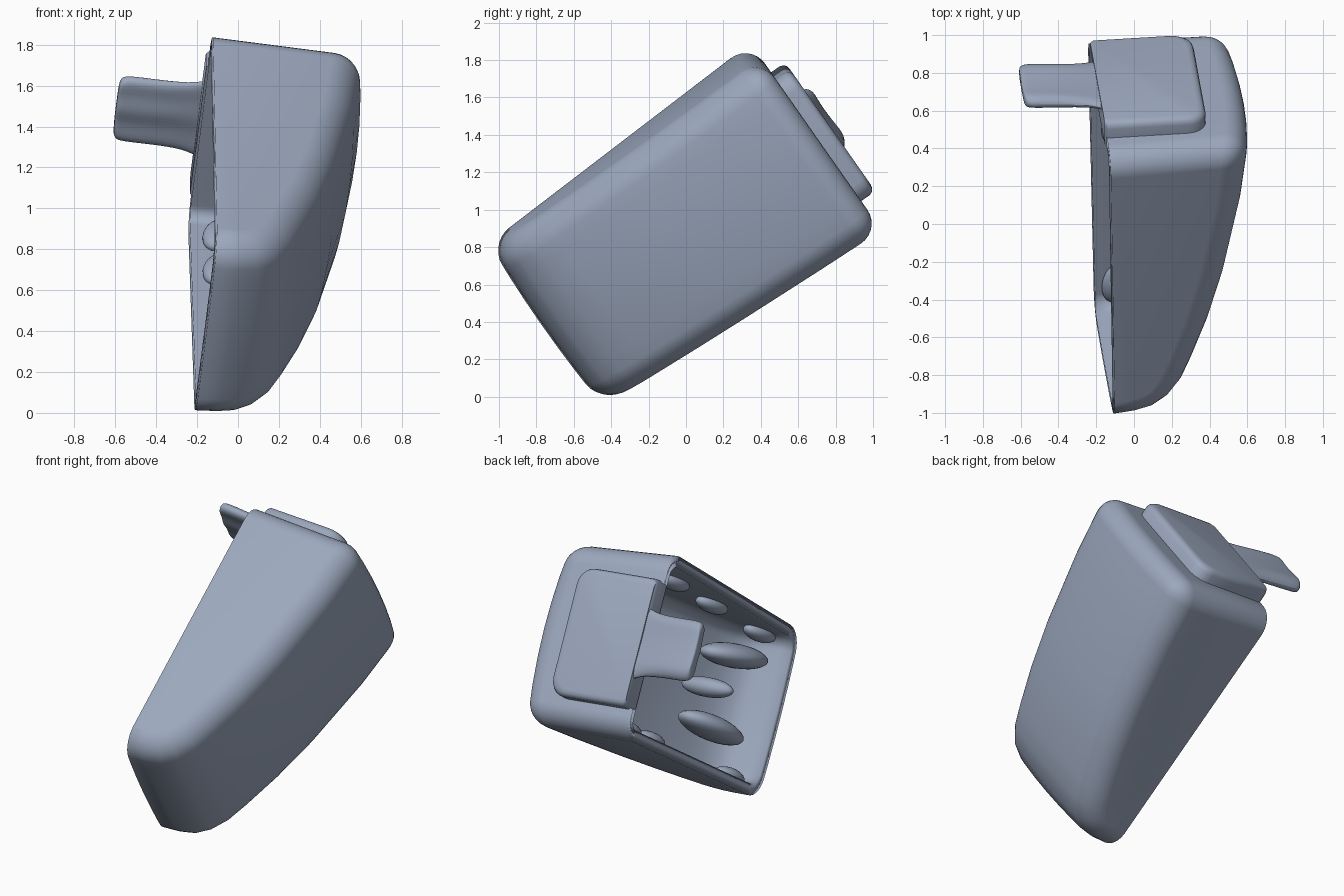
import bpy, bmesh, math
from mathutils import Matrix, Vector

if "Cube" in bpy.data.objects:
    bpy.data.objects.remove(bpy.data.objects["Cube"], do_unlink=True)

# Single flat colour
mat = bpy.data.materials.new("slate_blue_grey")
mat.use_nodes = True
COL = (0.33, 0.39, 0.51, 1)
mat.diffuse_color = COL
mat.node_tree.nodes["Principled BSDF"].inputs["Base Color"].default_value = COL

# Local frame: u = length, v = width, w = depth; tilted up and rolled slightly
TILT, ROLL = math.radians(35), math.radians(6)
c, s = math.cos(TILT), math.sin(TILT)
U, V, W = Vector((0, c, s)), Vector((0, -s, c)), Vector((1, 0, 0))
V, W = (V * math.cos(ROLL) + W * math.sin(ROLL),
        W * math.cos(ROLL) - V * math.sin(ROLL))
FRAME = Matrix((U, V, W)).transposed().to_4x4()
FRAME.translation = (0, 0, 0.92)


def finish(bm, name, mods=(), angle=40):
    """Turn a bmesh in local (u, v, w) into a smooth-shaded object."""
    bmesh.ops.recalc_face_normals(bm, faces=bm.faces)
    bm.transform(FRAME)
    me = bpy.data.meshes.new(name)
    bm.to_mesh(me)
    bm.free()
    me.materials.append(mat)
    ob = bpy.data.objects.new(name, me)
    bpy.context.collection.objects.link(ob)
    bpy.ops.object.select_all(action='DESELECT')
    ob.select_set(True)
    bpy.context.view_layer.objects.active = ob
    bpy.ops.object.shade_smooth_by_angle(angle=math.radians(angle))
    for kind, props in mods:
        m = ob.modifiers.new(kind.title(), kind)
        for k, val in props.items():
            setattr(m, k, val)


def loft(rings):
    """Skin a list of equal-length point rings and cap both ends."""
    bm = bmesh.new()
    loops = [[bm.verts.new(p) for p in r] for r in rings]
    n = len(loops[0])
    for a, b in zip(loops, loops[1:]):
        for i in range(n):
            j = (i + 1) % n
            bm.faces.new((a[i], a[j], b[j], b[i]))
    bm.faces.new(loops[0])
    bm.faces.new(loops[-1])
    return bm


# Hollow wedge housing: side profile stretched across the width, crowned back
profile = [(-0.92, -0.155), (-0.91, -0.04), (-0.885, 0.055), (-0.825, 0.135),
           (-0.73, 0.2), (-0.6, 0.25), (-0.35, 0.335), (-0.05, 0.415),
           (0.42, 0.505), (0.84, 0.555), (0.84, -0.185)]


def housing_ring(t):
    ring, bulge = [], 1 - t * t
    for u, w in profile:
        # The upper side drafts inwards with depth
        half = 0.547 + 0.04 * u - 0.05 * (w + 0.17) if t > 0 else 0.565 + 0.022 * u
        du = -0.02 * bulge if u < -0.8 else 0
        dw = 0.045 * bulge * min(1, w / 0.25) if w > 0 else 0
        ring.append((u + du, t * half, w + dw))
    return ring


bm = loft([housing_ring(t) for t in (1, 0.6, 0.3, 0, -0.3, -0.6, -1)])
bmesh.ops.recalc_face_normals(bm, faces=bm.faces)
rim_edges = {e for f in bm.faces if f.normal.z < -0.9 for e in f.edges}
sharp = [e for e in bm.edges
         if e not in rim_edges and e.calc_face_angle(0) > math.radians(45)]
bmesh.ops.bevel(bm, geom=sharp, offset=0.135, offset_type='OFFSET', segments=7,
                profile=0.5, affect='EDGES', clamp_overlap=True)
# Open the side of the housing
bmesh.ops.delete(bm, geom=[f for f in bm.faces
                           if f.normal.z < -0.9 and f.calc_center_median().z < -0.1],
                 context='FACES')
finish(bm, "housing_shell", [
    ("SOLIDIFY", dict(thickness=0.07, offset=-1)),
    ("WEIGHTED_NORMAL", dict(keep_sharp=True))])


# Raised end plate, rounded on the far corners
def plate_outline(u, inset):
    w0, w1, r = -0.195, 0.35 - inset, 0.1
    lo, hi = -0.41 + inset, 0.39 - inset
    pts = [(u, lo + 0.02, w0), (u, lo, w0 + 0.02)]
    for cv, a0 in ((lo + r, 180), (hi - r, 90)):
        for k in range(6):
            a = math.radians(a0 - 18 * k)
            pts.append((u, cv + r * math.cos(a), w1 - r + r * math.sin(a)))
    return pts + [(u, hi, w0 + 0.02), (u, hi - 0.02, w0)]


finish(loft([plate_outline(u, i) for u, i in
             ((0.79, 0), (0.895, 0), (0.915, 0.007), (0.927, 0.02), (0.932, 0.04))]),
       "end_plate", angle=50)

# Tongue flush with the plate, reaching past the open side with lifted edges
section = [(-0.21, 0.93), (-0.15, 0.972), (-0.08, 0.962), (0.07, 0.957),
           (0.14, 0.97), (0.185, 0.935), (0.16, 0.89), (0.08, 0.9),
           (0.0, 0.875), (-0.08, 0.9), (-0.18, 0.88)]
# Each station: depth, lift, width scale, thickness scale
stations = [(-0.1, -0.035, 1.25, 0.6), (-0.19, -0.028, 1.2, 0.6),
            (-0.25, -0.02, 1.04, 0.7), (-0.42, -0.008, 1.0, 1.0),
            (-0.55, 0.0, 1.02, 1.0), (-0.59, 0.0, 0.95, 1.0), (-0.6, 0.0, 0.72, 0.8)]
finish(loft([[(0.93 + (u - 0.93) * k + du, v * wide, w) for v, u in section]
             for w, du, wide, k in stations]),
       "tongue", [("SUBSURF", dict(levels=2, render_levels=2))], angle=80)


# Lumpy ribs inside the cavity
def lump(name, centre, size, pitch=0.0, yaw=0.0):
    bm = bmesh.new()
    bmesh.ops.create_icosphere(bm, subdivisions=3, radius=1)
    bm.transform(Matrix.Translation(centre) @ Matrix.Rotation(yaw, 4, 'Z')
                 @ Matrix.Rotation(pitch, 4, 'Y') @ Matrix.Diagonal((*size, 1)))
    finish(bm, name, angle=80)


lump("long_rib_upper", (-0.58, 0.24, 0.05), (0.26, 0.075, 0.14), -0.25, -0.15)
lump("long_rib_lower", (-0.54, -0.22, 0.06), (0.26, 0.075, 0.14), -0.25, 0.05)
lump("middle_knob", (-0.42, 0.0, 0.08), (0.07, 0.06, 0.18))
for i, u in enumerate((-0.72, -0.1, 0.4)):
    lump(f"upper_wall_rib_{i + 1}", (u, 0.45 + 0.04 * u, 0.0), (0.13, 0.05, 0.07), -0.2)
for i, u in enumerate((-0.7, 0.3, 0.6)):
    lump(f"lower_wall_rib_{i + 1}", (u, -0.48 - 0.022 * u, -0.05), (0.12, 0.05, 0.07), -0.2)
